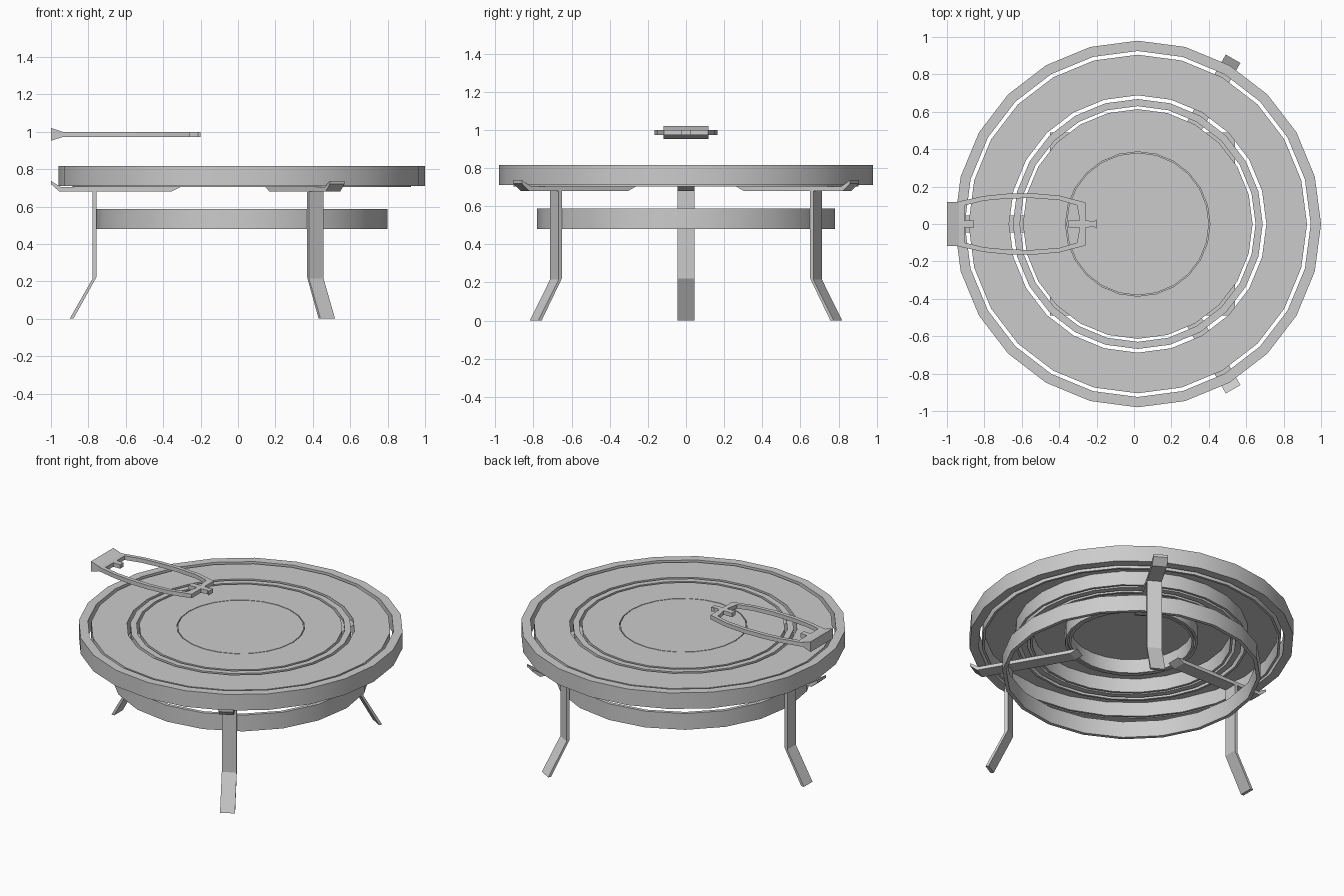
import bpy, bmesh
from math import cos, sin, pi, radians

if "Cube" in bpy.data.objects:
    bpy.data.objects.remove(bpy.data.objects["Cube"])

CX = 0.02  # axis of all the round parts


def finish(name, bm, smooth=False):
    bmesh.ops.recalc_face_normals(bm, faces=bm.faces)
    me = bpy.data.meshes.new(name)
    bm.to_mesh(me)
    bm.free()
    ob = bpy.data.objects.new(name, me)
    bpy.context.collection.objects.link(ob)
    if smooth:
        me.shade_smooth()
        me.set_sharp_from_angle(angle=radians(30))
    return ob


def lathe(name, profile, n=24):
    """Revolve a closed (r, z) profile round the stove axis."""
    bm = bmesh.new()
    rings = []
    for i in range(n):
        a = 2 * pi * i / n
        rings.append([bm.verts.new((CX + r * cos(a), r * sin(a), z)) for r, z in profile])
    m = len(profile)
    for i in range(n):
        p, q = rings[i], rings[(i + 1) % n]
        for j in range(m):
            k = (j + 1) % m
            bm.faces.new((p[j], q[j], q[k], p[k]))
    bmesh.ops.remove_doubles(bm, verts=bm.verts, dist=1e-5)
    return finish(name, bm, True)


def ring(name, r0, r1, z0, z1, n=24):
    return lathe(name, [(r0, z0), (r1, z0), (r1, z1), (r0, z1)], n)


def channel(name, r0, r1, z0, z1, t=0.015):
    """Annular cover, open underneath, with a wall at each edge."""
    return lathe(name, [(r0, z0), (r0 + t, z0), (r0 + t, z1 - t), (r1 - t, z1 - t),
                        (r1 - t, z0), (r1, z0), (r1, z1), (r0, z1)])


def prism(name, verts, vec):
    """Extrude a flat polygon along a vector."""
    bm = bmesh.new()
    f = bm.faces.new([bm.verts.new(v) for v in verts])
    ext = bmesh.ops.extrude_face_region(bm, geom=[f], use_keep_orig=True)
    bmesh.ops.translate(bm, vec=vec, verts=[v for v in ext["geom"] if isinstance(v, bmesh.types.BMVert)])
    return finish(name, bm)


# Nested top rings and covers
ring("outer_ring", 0.925, 0.98, 0.71, 0.817)
channel("outer_cover", 0.688, 0.905, 0.703, 0.812)
ring("middle_ring", 0.63, 0.668, 0.705, 0.812)
channel("inner_cover", 0.386, 0.614, 0.703, 0.812)
lathe("centre_lid", [(0, 0.812), (0.381, 0.812), (0.381, 0.703), (0.366, 0.703), (0.366, 0.797), (0, 0.797)])

# Square sheet just under the covers
bm = bmesh.new()
bm.faces.new([bm.verts.new((0.045 + x, y, 0.795)) for x, y in
              ((-0.495, -0.49), (0.495, -0.49), (0.495, 0.49), (-0.495, 0.49))])
finish("square_sheet", bm)

# Lower brace ring
ring("brace_ring", 0.757, 0.78, 0.48, 0.588, 20)

# Three legs, each with a support arm
ARM = [(0.33, 0.703), (0.375, 0.68), (0.975, 0.68), (1.02, 0.72), (1.02, 0.737), (0.965, 0.703)]
LEG = [(0.777, 0.685), (0.777, 0.222), (0.90, 0), (0.92, 0), (0.797, 0.215), (0.797, 0.685)]
W = 0.09
for i, deg in enumerate((60, 180, 300)):
    c, s = cos(radians(deg)), sin(radians(deg))
    for part, prof in (("arm", ARM), ("leg", LEG)):
        pts = [(CX + r * c + s * W / 2, r * s - c * W / 2, z) for r, z in prof]
        prism(f"{part}_{i + 1}", pts, (-s * W, c * W, 0))

# Lifting handle: outer and inner half outlines, bridged and mirrored across y
OUT = [(-0.94, 0), (-0.94, 0.12), (-0.80, 0.15), (-0.68, 0.162), (-0.55, 0.165), (-0.40, 0.152),
       (-0.26, 0.115), (-0.26, 0.02), (-0.215, 0.014), (-0.20, 0.024), (-0.20, 0)]
INN = [(-0.855, 0), (-0.855, 0.018), (-0.905, 0.018), (-0.905, 0.10), (-0.80, 0.125), (-0.68, 0.136),
       (-0.55, 0.139), (-0.40, 0.128), (-0.305, 0.10), (-0.29, 0.018), (-0.35, 0.018), (-0.35, 0)]
for side, sy in (("left", 1), ("right", -1)):
    prism("handle_" + side, [(x, y * sy, 0.972) for x, y in OUT + INN[::-1]], (0, 0, 0.027))

# Flared grip at the end of the handle
prism("handle_grip", [(-1.0, -0.117, 0.952), (-0.935, -0.117, 0.972), (-0.935, -0.117, 0.999),
                      (-1.0, -0.117, 1.02)], (0, 0.234, 0))
